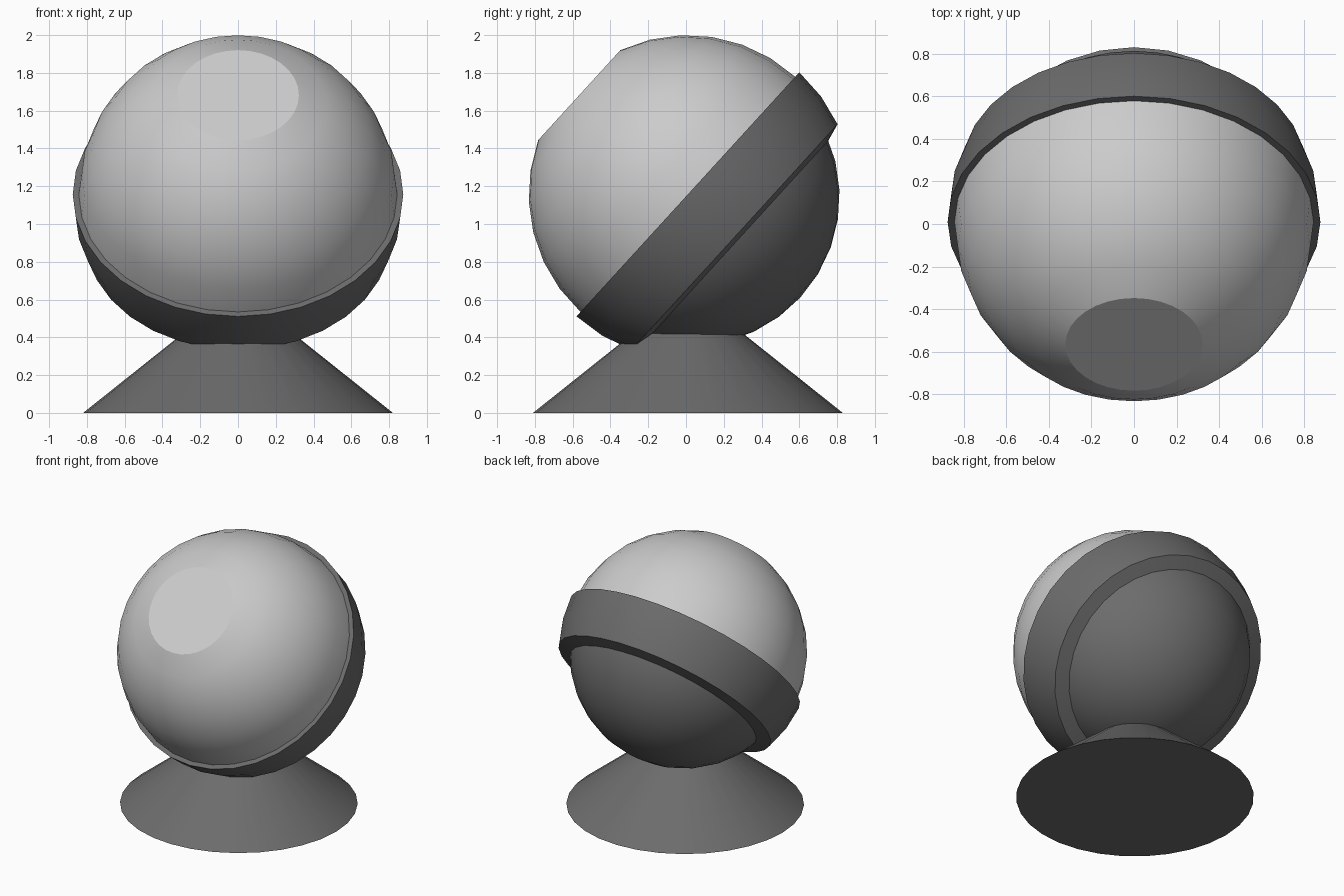
import bpy, bmesh, math
from mathutils import Matrix, Vector

if "Cube" in bpy.data.objects:
    bpy.data.objects.remove(bpy.data.objects["Cube"])

SEG = 32
STEP = math.radians(11.25)
CENTRE = Vector((0, 0.01, 1.157))
TILT = Matrix.Translation(CENTRE) @ Matrix.Rotation(math.radians(47.6), 4, 'X')

# Dark grey for everything but the front shell
DARK = bpy.data.materials.new("dark_grey")
DARK.diffuse_color = (0.15, 0.15, 0.15, 1)
DARK.use_nodes = True
DARK.node_tree.nodes["Principled BSDF"].inputs["Base Color"].default_value = DARK.diffuse_color


def lathe(name, profile, matrix, closed=False, material=None):
    """Revolve (radius, height) points about local z; open ends get capped."""
    bm = bmesh.new()
    rings = []
    for r, z in profile:
        if r < 1e-5:
            rings.append([bm.verts.new((0, 0, z))])
        else:
            rings.append([bm.verts.new((r * math.cos(2 * math.pi * i / SEG),
                                        r * math.sin(2 * math.pi * i / SEG), z))
                          for i in range(SEG)])
    pairs = list(zip(rings, rings[1:]))
    if closed:
        pairs.append((rings[-1], rings[0]))
    for a, b in pairs:
        for i in range(SEG):
            j = (i + 1) % SEG
            if len(b) == 1:
                bm.faces.new((a[i], a[j], b[0]))
            else:
                bm.faces.new((a[i], a[j], b[j], b[i]))
    if not closed:
        for ring in (rings[0], rings[-1]):
            if len(ring) > 1:
                bm.faces.new(ring)
    bmesh.ops.recalc_face_normals(bm, faces=bm.faces)
    mesh = bpy.data.meshes.new(name)
    bm.to_mesh(mesh)
    bm.free()
    mesh.transform(matrix)
    if material:
        mesh.materials.append(material)
    obj = bpy.data.objects.new(name, mesh)
    bpy.context.collection.objects.link(obj)
    bpy.ops.object.select_all(action='DESELECT')
    obj.select_set(True)
    bpy.context.view_layer.objects.active = obj
    bpy.ops.object.shade_smooth_by_angle(angle=math.radians(25))
    return obj


def arc(radius, first, last):
    """Points on a circle, counted in latitude steps."""
    s = 1 if last > first else -1
    return [(radius * math.cos(k * STEP), radius * math.sin(k * STEP))
            for k in range(first, last + s, s)]


# Front half of the ball, ending in a flat round lens
lathe("front_shell", arc(0.843, 0, 6), TILT)

# Smaller rear half of the ball, set slightly back
lathe("rear_shell", arc(0.79, 0, -8), TILT @ Matrix.Translation((0, 0, -0.018)),
      material=DARK)

# Raised band that wraps the rear half behind the equator
lathe("band", arc(0.875, 0, -2) + [(0.70, -0.36), (0.69, -0.2), (0.78, 0.0)],
      TILT, closed=True, material=DARK)

# Conical stand
lathe("stand", [(0.82, 0), (0.28, 0.43)], Matrix.Translation((0, 0.01, 0)),
      material=DARK)
